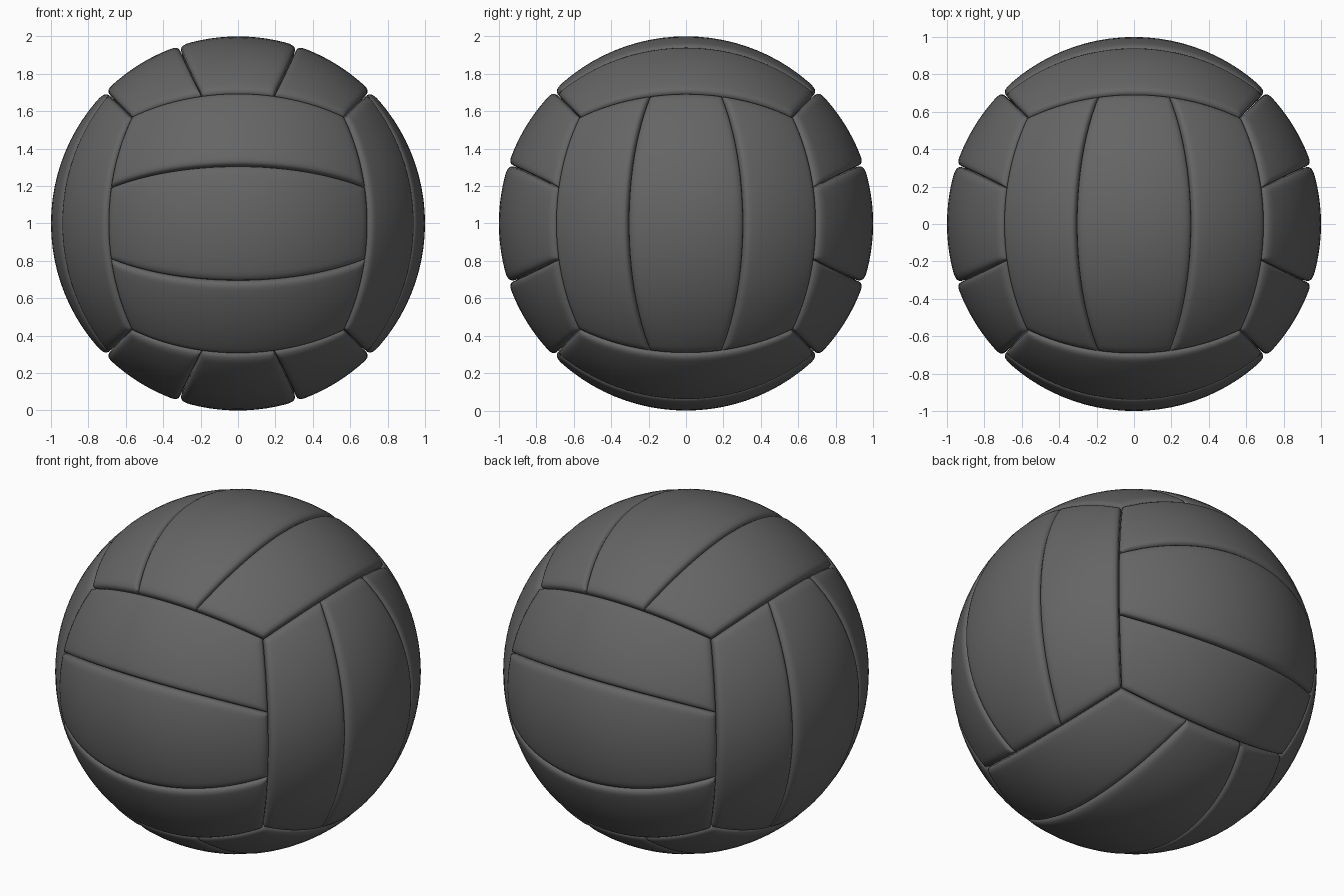
import bpy, bmesh, math
from mathutils import Vector

if "Cube" in bpy.data.objects:
    bpy.data.objects.remove(bpy.data.objects["Cube"])

X, Y, Z = Vector((1, 0, 0)), Vector((0, 1, 0)), Vector((0, 0, 1))
CENTRE = Vector((0, 0, 1))

# rounded panel border: (distance from the seam, radius)
BORDER = [(0.0, 0.94), (0.003, 0.974), (0.009, 0.987), (0.02, 0.995), (0.04, 0.999), (0.06, 1.0)]

mat = bpy.data.materials.new("dark_grey")
mat.diffuse_color = (0.13, 0.13, 0.13, 1)
mat.use_nodes = True
mat.node_tree.nodes["Principled BSDF"].inputs["Base Color"].default_value = mat.diffuse_color


def stations(length, count):
    """Distances along a panel side, dense at both borders."""
    d = [b[0] for b in BORDER]
    a, b = d[-1], length - d[-1]
    inner = [a + (b - a) * i / count for i in range(1, count)]
    return d + inner + [length - v for v in reversed(d)]


def radius(d):
    for (d0, r0), (d1, r1) in zip(BORDER, BORDER[1:]):
        if d <= d1:
            return r0 + (r1 - r0) * (d - d0) / (d1 - d0)
    return 1.0


def seam(k, u):
    """Position across the cube face of seam k (0..3) at lengthwise u."""
    inner = 0.333 - 0.053 * u * u
    return (-1, -inner, inner, 1)[k]


def panel(name, n, along, across, k):
    length, width = 1.4, 0.6
    us, ts = stations(length, 22), stations(width, 10)
    bm = bmesh.new()
    grid = []
    for du in us:
        u = math.tan((du / length - 0.5) * math.pi / 2)
        a0, a1 = math.atan(seam(k, u)), math.atan(seam(k + 1, u))
        row = []
        for dt in ts:
            t = math.tan(a0 + (a1 - a0) * dt / width)
            d = min(du, length - du, dt, width - dt)
            p = (n + along * u + across * t).normalized() * radius(max(d, 0))
            row.append(bm.verts.new(p + CENTRE))
        grid.append(row)
    for r0, r1 in zip(grid, grid[1:]):
        for i in range(len(ts) - 1):
            bm.faces.new((r0[i], r0[i + 1], r1[i + 1], r1[i]))
    bm.normal_update()
    # make the panel face outwards
    mid = bm.verts[:][len(us) // 2 * len(ts) + len(ts) // 2]
    if mid.normal.dot(mid.co - CENTRE) < 0:
        bmesh.ops.reverse_faces(bm, faces=bm.faces[:])
    me = bpy.data.meshes.new(name)
    bm.to_mesh(me)
    bm.free()
    me.materials.append(mat)
    ob = bpy.data.objects.new(name, me)
    bpy.context.collection.objects.link(ob)
    ob.select_set(True)
    bpy.context.view_layer.objects.active = ob


# six sides of three strips each: outward, lengthwise and crosswise axes
sides = {"front": (-Y, X, Z), "back": (Y, X, Z), "right": (X, Z, Y),
         "left": (-X, Z, Y), "top": (Z, Y, X), "bottom": (-Z, Y, X)}
for side, axes in sides.items():
    for k in range(3):
        panel(f"{side}_panel_{k + 1}", *axes, k)

bpy.ops.object.shade_smooth_by_angle(angle=math.radians(50))
